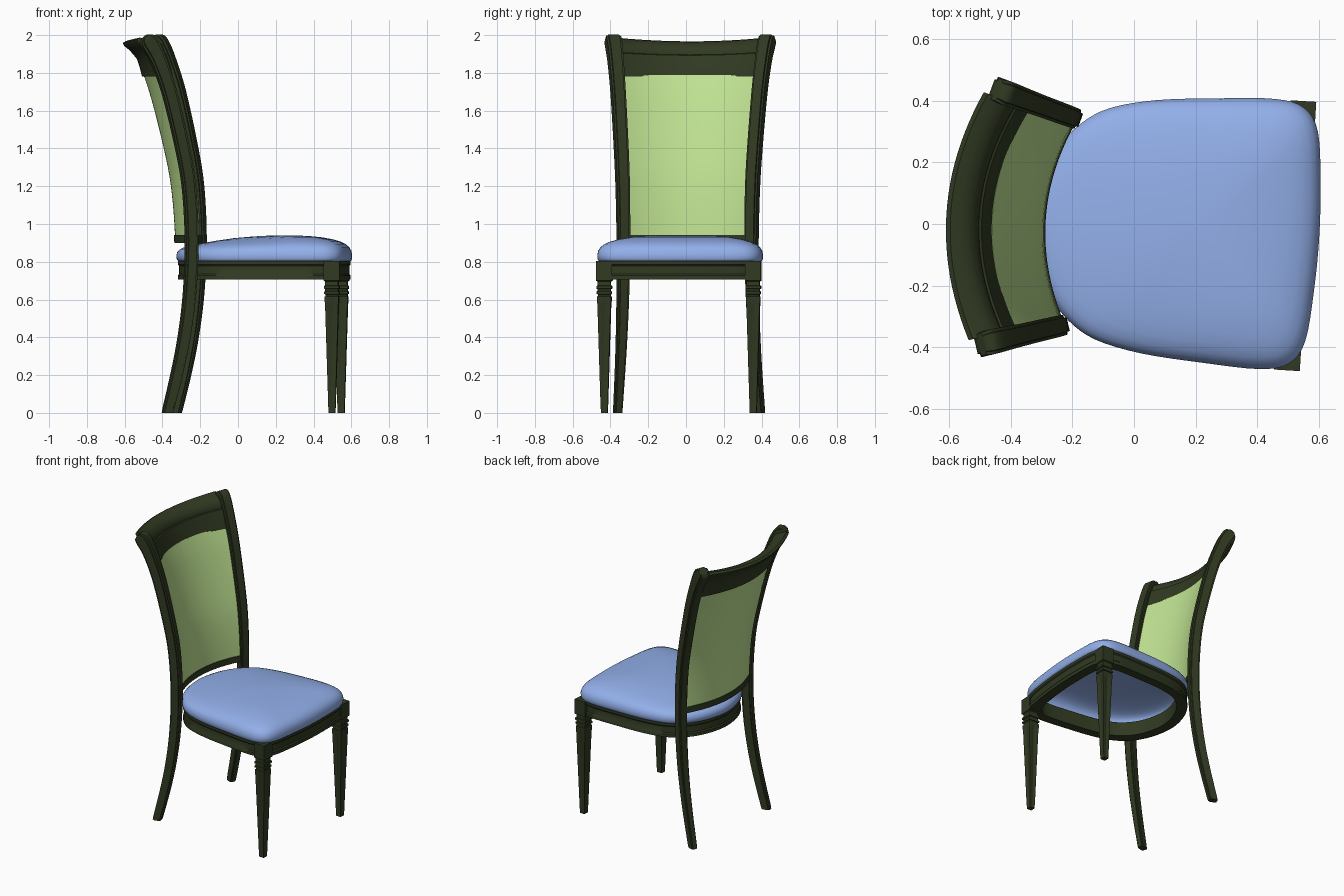
import bpy, bmesh, math
from mathutils import Vector

if "Cube" in bpy.data.objects:
    bpy.data.objects.remove(bpy.data.objects["Cube"])

TURN = math.radians(-3.5)      # the whole chair is turned slightly
OFFSET = (0, -0.006, 0)


def material(name, rgb):
    m = bpy.data.materials.new(name)
    m.diffuse_color = (*rgb, 1)
    m.use_nodes = True
    m.node_tree.nodes["Principled BSDF"].inputs["Base Color"].default_value = m.diffuse_color
    return m


WOOD = material("dark_wood", (0.03, 0.042, 0.016))
BLUE = material("blue_fabric", (0.29, 0.43, 0.82))
GREEN = material("green_fabric", (0.53, 0.77, 0.29))


def spline(pts, steps, closed=False):
    """Catmull-Rom points through a list of tuples."""
    n, out = len(pts), []
    get = (lambda i: Vector(pts[i % n])) if closed else (lambda i: Vector(pts[max(0, min(n - 1, i))]))
    for i in range(n if closed else n - 1):
        a, b, c, d = (get(i + k) for k in (-1, 0, 1, 2))
        for s in range(steps):
            t = s / steps
            out.append(0.5 * (2 * b + (c - a) * t + (2 * a - 5 * b + 4 * c - d) * t ** 2
                              + (3 * b - a - 3 * c + d) * t ** 3))
    if not closed:
        out.append(get(n - 1))
    return out


def loft(name, rings, mat, caps=(True, True), loop=False, mirror=False, angle=35):
    """Skin a row of closed rings into one object."""
    bm = bmesh.new()
    rows = [[bm.verts.new(p) for p in r] for r in rings]
    pairs = list(zip(rows, rows[1:])) + ([(rows[-1], rows[0])] if loop else [])
    for r0, r1 in pairs:
        n = len(r0)
        for i in range(n):
            bm.faces.new((r0[i], r0[(i + 1) % n], r1[(i + 1) % n], r1[i]))
    for use, r in zip(caps, (rows[0], rows[-1])):
        if use and not loop:
            bm.faces.new(r)
    bmesh.ops.recalc_face_normals(bm, faces=bm.faces)
    me = bpy.data.meshes.new(name)
    bm.to_mesh(me)
    bm.free()
    me.materials.append(mat)
    me.shade_smooth()
    me.set_sharp_from_angle(angle=math.radians(angle))
    ob = bpy.data.objects.new(name, me)
    bpy.context.collection.objects.link(ob)
    ob.location, ob.rotation_euler = OFFSET, (0, 0, TURN)
    if mirror:
        md = ob.modifiers.new("mirror", 'MIRROR')
        md.use_axis = (False, True, False)
    return ob


# back posts: x, z, half depth, half width
POST = spline([(-.352, 0, .028, .021), (-.300, .22, .030, .024), (-.262, .42, .031, .027),
               (-.235, .65, .032, .030), (-.225, .92, .033, .032), (-.240, 1.2, .034, .034),
               (-.277, 1.42, .035, .035), (-.342, 1.70, .037, .036), (-.400, 1.87, .040, .038),
               (-.440, 1.95, .045, .040), (-.460, 1.978, .038, .040), (-.470, 1.99, .016, .036)], 5)


def post_y(x):
    return 0.34 + 0.30 * (-0.225 - x)


def post_x(z):
    for a, b in zip(POST, POST[1:]):
        if a[1] <= z <= b[1]:
            return a[0] + (b[0] - a[0]) * (z - a[1]) / (b[1] - a[1])
    return POST[-1][0]


centres = [Vector((p[0], post_y(p[0]), p[1])) for p in POST]
side = Vector((0.287, 0.958, 0))
section = [(1, -.7), (1, .7), (.75, .75), (.7, 1), (-.7, 1), (-.75, .75), (-1, .7),
           (-1, -.7), (-.75, -.75), (-.7, -1), (.7, -1), (.75, -.75)]
rings = []
for i, (c, p) in enumerate(zip(centres, POST)):
    tan = (centres[min(i + 1, len(centres) - 1)] - centres[max(i - 1, 0)]).normalized()
    nor = side.cross(tan).normalized()
    ring = [c + nor * a * p[2] + side * b * p[3] for a, b in section]
    if i == 0:
        for v in ring:
            v.z = 0
    rings.append(ring)
loft("back_posts", rings, WOOD, mirror=True)


# curved back panel and its lower rail
def back_sheet(name, z0, z1, half, mat, steps):
    rings = []
    for k in range(25):
        t = -1 + k / 12
        loop = []
        for sgn in (1, -1):
            for j in range(steps + 1):
                z = z0 + (z1 - z0) * (j if sgn > 0 else steps - j) / steps
                px = post_x(z)
                sag = 0.088 + 0.022 * (z - 0.95) / 0.85
                loop.append((px - sag * (1 - t * t) + sgn * half, t * post_y(px), z))
        rings.append(loop)
    loft(name, rings, mat)


back_sheet("back_panel", 0.935, 1.79, 0.020, GREEN, 14)
back_sheet("back_lower_rail", 0.90, 0.942, 0.025, WOOD, 1)

# top rail: scrolled profile at the middle of the back, swept along the arc
scroll = [(-.458, 1.78), (-.475, 1.84), (-.494, 1.893), (-.502, 1.896), (-.503, 1.906), (-.512, 1.93),
          (-.535, 1.952), (-.565, 1.963), (-.595, 1.967), (-.609, 1.958), (-.603, 1.943),
          (-.580, 1.925), (-.556, 1.90), (-.536, 1.875), (-.520, 1.83), (-.508, 1.78)]
rings = []
for k in range(25):
    t = -1 + k / 12
    rings.append([(x + 0.097 * t * t, t * (0.355 + 0.32 * (-0.46 - x)),
                   z + 0.02 * t * t * (z - 1.78) / 0.19) for x, z in scroll])
loft("top_rail", rings, WOOD)

# seat outline, shared by cushion and frame
half = [(-.325, 0), (-.305, .13), (-.258, .24), (-.190, .32), (-.10, .375), (.05, .41), (.25, .428),
        (.43, .437), (.525, .415), (.575, .34), (.594, .17), (.60, 0)]
outline = spline(half + [(x, -y) for x, y in half[-2:0:-1]], 4, closed=True)


def seat_ring(s, z, cx=0.15, tilt=0.0):
    ring = []
    for p in outline:
        x = cx + (p[0] - cx) * s
        ring.append((x, p[1] * s, z - tilt * max(0, 0.3 - x) / 0.6))
    return ring


# cushion: open underneath, domed on top
dome = [(.95, .802, 0), (.985, .803, 0), (1, .815, 0), (1.003, .835, 0), (.992, .858, .004),
        (.965, .877, .010), (.92, .893, .016), (.85, .907, .022), (.75, .919, .026),
        (.6, .930, .027), (.42, .937, .022), (.22, .940, .016), (.06, .941, .01)]
loft("seat_cushion", [seat_ring(s, z, 0.2, t) for s, z, t in dome], BLUE, caps=(False, True), angle=60)

# hollow seat frame with a moulded face
frame = [(.985, .803), (.985, .785), (.972, .778), (.972, .735), (.985, .727), (.985, .705),
         (.84, .705), (.84, .803)]
loft("seat_frame", [seat_ring(s, z) for s, z in frame], WOOD, loop=True)

# front legs: height, half width, groove depth
leg = [(.803, .042, 0), (.70, .042, 0), (.695, .034, 0), (.675, .034, 0), (.672, .040, 0),
       (.658, .040, 0), (.655, .034, 0), (.645, .034, 0), (.642, .039, 0), (.630, .039, 0),
       (.627, .033, 0), (.618, .033, 0), (.615, .037, 0), (.590, .037, 0), (.575, .035, .12),
       (.03, .019, .12), (.02, .018, 0), (0, .018, 0)]
rings = []
for z, h, g in leg:
    ring = []
    for q in range(4):
        ca, sa = math.cos(q * math.pi / 2), math.sin(q * math.pi / 2)
        for a, b in ((1, -1), (1, -.35), (1 - g, -.2), (1 - g, .2), (1, .35)):
            ring.append((0.523 + h * (a * ca - b * sa), 0.395 + h * (a * sa + b * ca), z))
    rings.append(ring)
loft("front_legs", rings, WOOD, mirror=True, angle=25)
